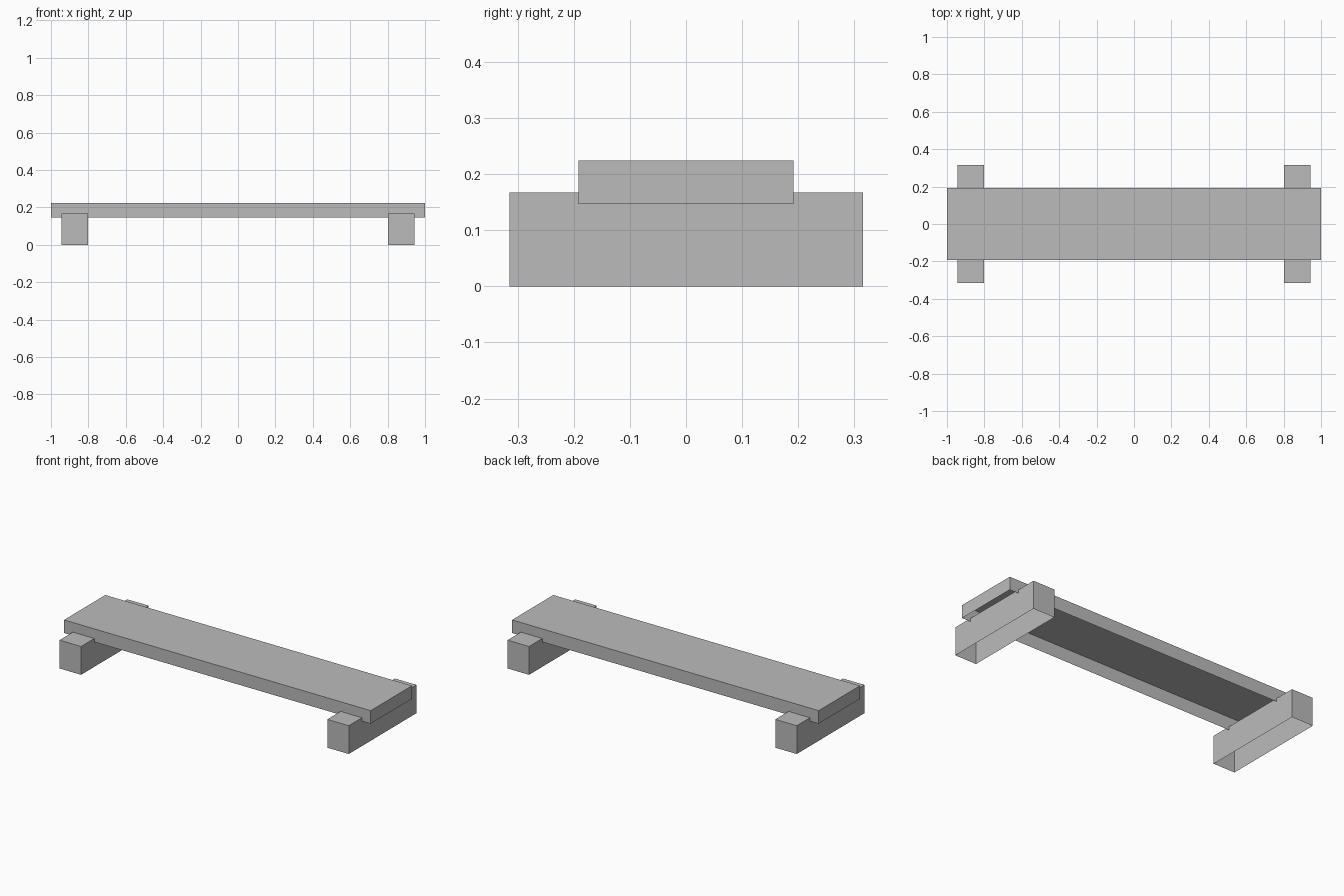
import bpy
import bmesh

cube = bpy.data.objects.get("Cube")
if cube:
    bpy.data.objects.remove(cube, do_unlink=True)

grey = bpy.data.materials.new("plain grey")
grey.use_nodes = True
colour = (0.5, 0.5, 0.5, 1)
grey.diffuse_color = colour
grey.node_tree.nodes["Principled BSDF"].inputs["Base Color"].default_value = colour


def open_box(name, low, high):
    """Thin box shell between two corners, open underneath."""
    bm = bmesh.new()
    bmesh.ops.create_cube(bm, size=1)
    bm.normal_update()
    bottom = [f for f in bm.faces if f.normal.z < -0.5]
    bmesh.ops.delete(bm, geom=bottom, context='FACES_ONLY')
    for v in bm.verts:
        v.co = [h if c > 0 else l for c, l, h in zip(v.co, low, high)]
    mesh = bpy.data.meshes.new(name)
    bm.to_mesh(mesh)
    bm.free()
    mesh.materials.append(grey)
    obj = bpy.data.objects.new(name, mesh)
    bpy.context.collection.objects.link(obj)
    return obj


# Long flat seat
open_box("seat", (-1, -0.192, 0.147), (1, 0.192, 0.224))

# Cross beams that carry the seat at each end
open_box("left_foot", (0.803, -0.315, 0), (0.943, 0.315, 0.167))
open_box("right_foot", (-0.943, -0.315, 0), (-0.803, 0.315, 0.167))
